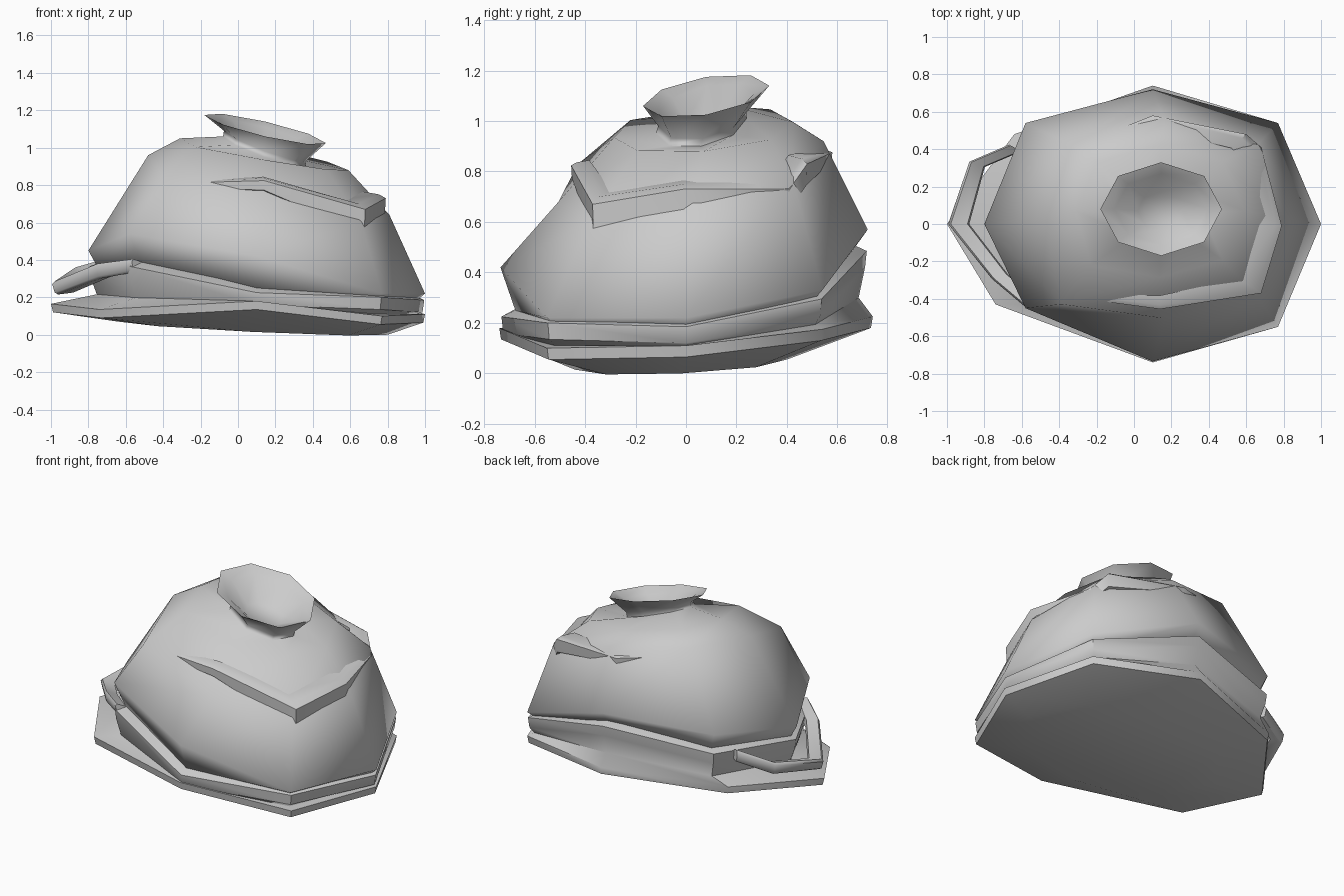
import bpy, bmesh, math
from mathutils import Vector

if "Cube" in bpy.data.objects:
    bpy.data.objects.remove(bpy.data.objects["Cube"])

# Eight-sided outlines, counter-clockwise from the right side
BODY = [(1, 0), (.77, .54), (.1, .72), (-.58, .54), (-.8, 0), (-.58, -.45), (.1, -.735), (.77, -.55)]
HEM = [(1, 0), (.77, .54), (.1, .74), (-.64, .48), (-1, 0), (-.74, -.43), (.1, -.74), (.77, -.55)]
MID = (.1, 0)


def scaled(outline, zs, s=1.0, dz=0.0):
    return [Vector((MID[0] + (x - MID[0]) * s, y * s, z + dz)) for (x, y), z in zip(outline, zs)]


def tilted(cx, cy, rx, ry, z, ax, ay, diag=1.0, front_left=1.0):
    out = []
    for i in range(8):
        c, s = math.cos(i * math.pi / 4), math.sin(i * math.pi / 4)
        k = (diag if i % 2 else 1) * (front_left if i == 5 else 1)
        out.append(Vector((cx + rx * c * k, cy + ry * s * k, z + ax * c + ay * s)))
    return out


def loft(name, rings, angle=45):
    bm = bmesh.new()
    vr = [[bm.verts.new(p) for p in r] for r in rings]
    n = len(vr[0])
    for a, b in zip(vr, vr[1:]):
        for i in range(n):
            j = (i + 1) % n
            bm.faces.new((a[i], a[j], b[j], b[i]))
    bm.faces.new(vr[0][::-1])
    bm.faces.new(vr[-1])
    bmesh.ops.recalc_face_normals(bm, faces=bm.faces)
    me = bpy.data.meshes.new(name)
    bm.to_mesh(me)
    bm.free()
    ob = bpy.data.objects.new(name, me)
    bpy.context.collection.objects.link(ob)
    bpy.ops.object.select_all(action='DESELECT')
    ob.select_set(True)
    bpy.context.view_layer.objects.active = ob
    bpy.ops.object.shade_smooth_by_angle(angle=math.radians(angle))
    return ob


def fold(name, path, section):
    """Cloth crease: a section swept along (x, y, z, half height, depth)."""
    rings = []
    for x, y, z, h, d in path:
        o = Vector((x - MID[0], y, 0)).normalized()
        p = Vector((x, y, z))
        rings.append([p + o * a * d + Vector((0, 0, b * h)) for a, b in section])
    return loft(name, rings, 50)


# Sack body with tied neck and flared mouth
main_z = [.22, .33, .57, .54, .45, .54, .42, .22]
low_z = [.16, .28, .49, .40, .32, .39, .25, .18]
loft("sack_body", [
    scaled(BODY, low_z, .8),
    scaled(BODY, low_z, .92),
    scaled(BODY, main_z),
    tilted(.165, .02, .645, .525, .80, -.16, .12, 1.08, 1.12),
    tilted(.14, .07, .45, .355, .965, -.085, .03, 1.05, 1.1),
    tilted(.14, .06, .22, .18, .98, -.08, .03),
    tilted(.145, .065, .22, .175, 1.01, -.08, .03),
    tilted(.145, .08, .325, .25, 1.10, -.075, .04),
    tilted(.145, .08, .25, .19, 1.07, -.07, .04),
    tilted(.14, .07, .12, .10, .98, -.03, .01),
], 75)

# Sagging lower folds and flat base
a_z = [.15, .26, .45, .38, .33, .33, .19, .165]
b_z = [.085, .15, .20, .17, .14, .11, .155, .075]
crease = [a * .4 + b * .6 for a, b in zip(a_z, b_z)]
loft("bottom_folds", [
    scaled(BODY, a_z, .8, .10),
    scaled(BODY, a_z, .995, .035),
    scaled(BODY, a_z, .985, -.03),
    scaled(BODY, crease, .95),
    scaled(HEM, b_z, 1, .025),
    scaled(HEM, b_z, .99, -.02),
    tilted(.08, -.02, .72, .42, .035, -.035, .02),
], 50)

# Upper crease wrapping the front, right and back
fold("upper_fold", [
    (-.42, -.38, .80, .01, .02), (.14, -.455, .80, .03, .06), (.68, -.37, .61, .075, .12),
    (.79, -.01, .69, .05, .10), (.68, .41, .69, .05, .10), (.60, .48, .79, .05, .09),
    (.10, .58, .86, .02, .06), (-.05, .52, .89, .01, .03)],
    ((-1.2, 1.5), (-.35, 1.2), (0, .8), (-.05, -.9), (-.25, -1), (-1.2, -.6)))

# Loose loop of cloth at the left
fold("left_fold", [
    (-.56, -.45, .37, .035, .06), (-.75, -.29, .34, .04, .07), (-.98, .0, .25, .035, .09),
    (-.87, .33, .32, .04, .07), (-.66, .42, .38, .04, .06)],
    ((-1, .5), (0, 1), (.15, .6), (0, -.7), (-.2, -1), (-1.1, -.7)))
